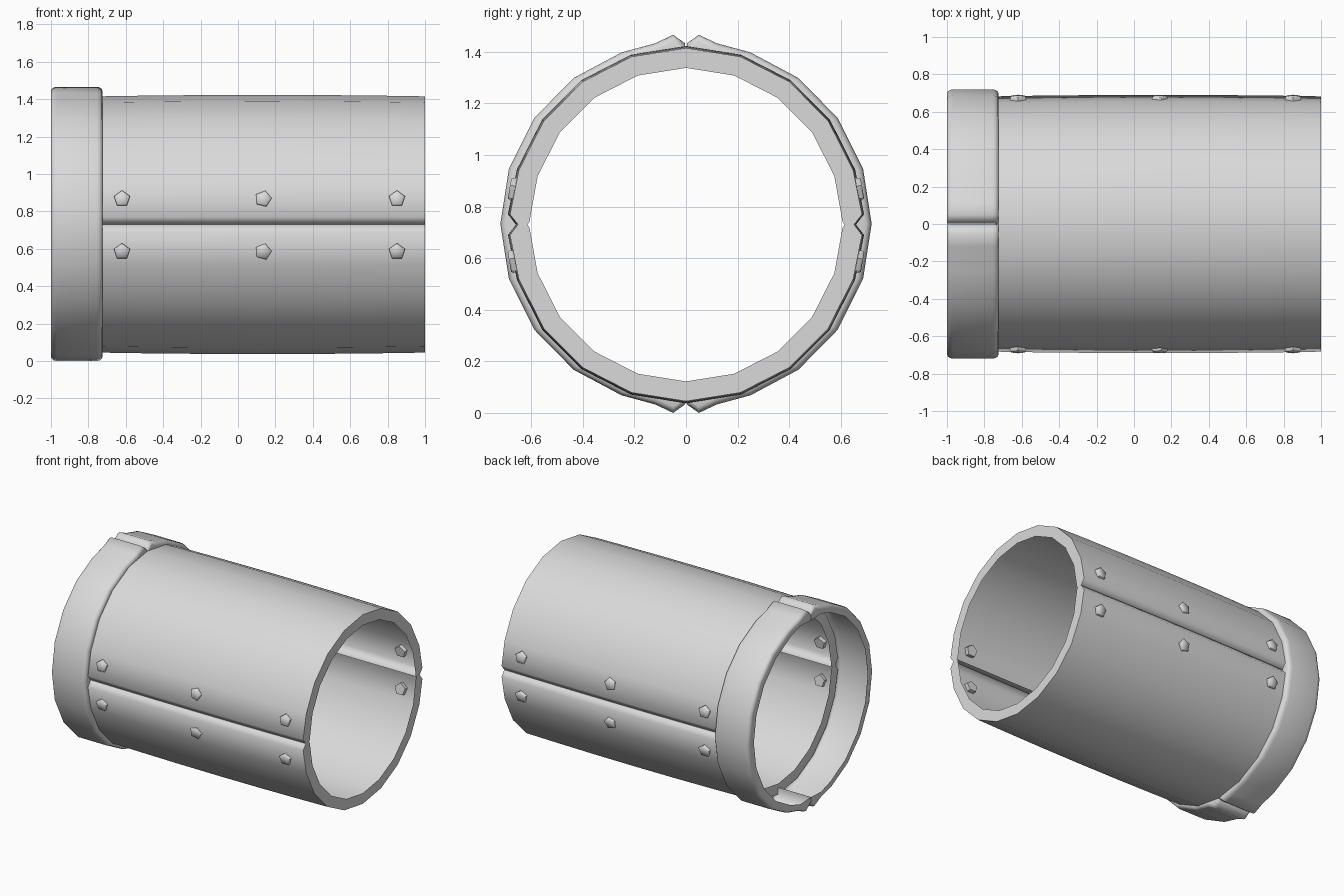
import bpy, bmesh, math
from mathutils import Vector

if "Cube" in bpy.data.objects:
    bpy.data.objects.remove(bpy.data.objects["Cube"])

CZ = 0.733        # height of the collar axis
SHELL_CZ = 0.730  # height of the pipe axis

steel = bpy.data.materials.new("grey_steel")
steel.diffuse_color = (0.7, 0.7, 0.7, 1)
steel.use_nodes = True
steel.node_tree.nodes["Principled BSDF"].inputs["Base Color"].default_value = steel.diffuse_color


def finish(name, bm, angle):
    bmesh.ops.recalc_face_normals(bm, faces=bm.faces[:])
    me = bpy.data.meshes.new(name)
    bm.to_mesh(me)
    bm.free()
    me.materials.append(steel)
    ob = bpy.data.objects.new(name, me)
    bpy.context.collection.objects.link(ob)
    bpy.ops.object.select_all(action='DESELECT')
    ob.select_set(True)
    bpy.context.view_layer.objects.active = ob
    bpy.ops.object.shade_smooth_by_angle(angle=math.radians(angle))
    return ob


def half_arc(seam, angles, radius):
    """Half ring outline: seam points, arc, mirrored seam points."""
    arc = [(radius(a) * math.cos(math.radians(a)),
            radius(a) * math.sin(math.radians(a))) for a in angles]
    return seam + arc + [(-u, v) for u, v in reversed(seam)]


def half_ring(name, outer, inner, stations, place, cz, angle):
    """Sheet lofted along x with inward rims on all its borders.
    Stations are (x, radial shift of the sheet)."""
    bm = bmesh.new()
    n = len(outer)

    def ring(x, pts, shift):
        out = []
        for u, v in pts:
            k = 1 + shift / math.hypot(u, v)
            y, z = place(u * k, v * k)
            out.append(bm.verts.new((x, y, z + cz)))
        return out

    loops = [ring(x, outer, s) + ring(x, inner, 0)[::-1] for x, s in stations]
    for a, b in zip(loops, loops[1:]):
        for i in list(range(n)) + [2 * n - 1]:  # sheet plus the two seam rims
            j = (i + 1) % (2 * n)
            bm.faces.new((a[i], a[j], b[j], b[i]))
    for lp in (loops[0], loops[-1]):  # end rims
        for i in range(n - 1):
            bm.faces.new((lp[i], lp[i + 1], lp[2 * n - 2 - i], lp[2 * n - 1 - i]))
    bmesh.ops.delete(bm, geom=[v for v in bm.verts if not v.link_faces], context='VERTS')
    return finish(name, bm, angle)


# Pipe shells: upper and lower halves, chamfered seam, slight barrel swell
arc = range(18, 163, 18)
shell_out = half_arc([(0.655, 0.0), (0.686, 0.04)], arc, lambda a: 0.685)
shell_in = half_arc([(0.618, 0.0), (0.61, 0.012)], arc, lambda a: 0.608)
shell_st = [(x, 0.008 * (1 - ((x - 0.13) / 0.87) ** 2))
            for x in (-0.74, -0.5, -0.18, 0.13, 0.44, 0.75, 1.0)]
for name, s in (("upper_shell", 1), ("lower_shell", -1)):
    half_ring(name, shell_out, shell_in, shell_st,
              lambda u, v, s=s: (u * 0.995, s * v), SHELL_CZ, 60)

# Collar: front and back halves with raised lips where they meet
arc = (20.6, 37.6, 55, 72.7, 90, 107.3, 125, 142.4, 159.4)
collar_out = half_arc([(0.70, 0.003), (0.733, 0.05), (0.70, 0.12)], arc,
                      lambda a: 0.705 + 0.015 * math.sin(math.radians(a)))
collar_in = half_arc([(0.64, 0.003), (0.643, 0.05), (0.645, 0.12)], arc, lambda a: 0.652)
collar_st = []
for i in range(4):  # rounded rim
    t = math.radians(30 * i)
    collar_st.append((-1 + 0.032 * (1 - math.cos(t)), -0.024 * (1 - math.sin(t))))
collar_st += [(-1.724 - x, s) for x, s in reversed(collar_st)]
for name, s in (("back_collar", 1), ("front_collar", -1)):
    half_ring(name, collar_out, collar_in, collar_st,
              lambda u, v, s=s: (s * v, u), CZ, 65)


# Five-sided bolts passing through the shell sheet beside each seam
def bolt(name, x, sy, sz, turn):
    tilt = math.radians(10)
    normal = Vector((0, sy * math.cos(tilt), sz * math.sin(tilt)))
    up = Vector((0, -sy * math.sin(tilt) * sz, math.cos(tilt)))
    side = Vector((1, 0, 0))
    bm = bmesh.new()
    loops = []
    for depth, r in ((0.652, 0.043), (0.691, 0.045), (0.699, 0.039)):
        c = normal * depth + up * (0.022 * sz) + Vector((x, 0, 0.726))
        loops.append([bm.verts.new(c + side * (r * math.sin(a)) + up * (r * math.cos(a)))
                      for a in (turn + math.tau * k / 5 for k in range(5))])
    for a, b in zip(loops, loops[1:]):
        for i in range(5):
            j = (i + 1) % 5
            bm.faces.new((a[i], a[j], b[j], b[i]))
    bm.faces.new(loops[0])
    bm.faces.new(loops[-1])
    finish(name, bm, 60)


for x, turn in ((-0.62, 0.0), (0.135, 0.25), (0.85, 0.0)):
    for sy, side_name in ((-1, "front"), (1, "back")):
        for sz, row in ((1, "upper"), (-1, "lower")):
            bolt(f"{side_name}_{row}_bolt", x, sy, sz, turn)
